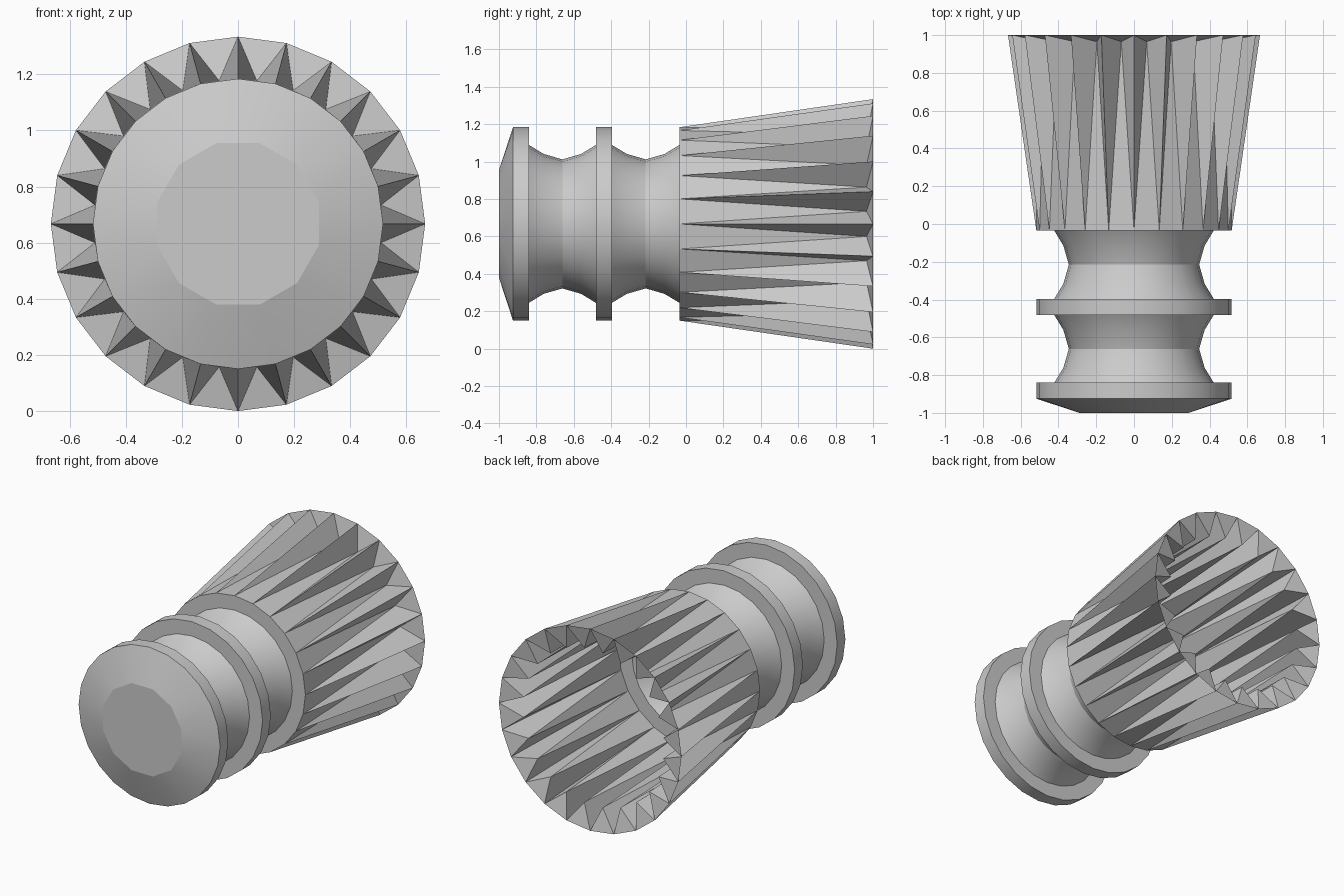
import bpy, bmesh, math

if "Cube" in bpy.data.objects:
    bpy.data.objects.remove(bpy.data.objects["Cube"])

N = 24            # sides around the axis
R = 0.667         # widest radius, also the axis height
Y_NECK = -0.035   # where the skirt starts


def pt(r, step, y):
    a = 2 * math.pi * step / N
    return (r * math.sin(a), y, R + r * math.cos(a))


def ring(bm, r, y, count=N, offset=0.0):
    return [bm.verts.new(pt(r, i * N / count + offset, y)) for i in range(count)]


def make_object(name, bm):
    mesh = bpy.data.meshes.new(name)
    bm.to_mesh(mesh)
    bm.free()
    obj = bpy.data.objects.new(name, mesh)
    bpy.context.collection.objects.link(obj)
    return obj


def groove(start, end):
    """Concave waist between two flanges."""
    w = end - start
    return [(0.422, start), (0.374, start + 0.22 * w), (0.345, start + 0.5 * w),
            (0.374, start + 0.78 * w), (0.422, end)]


# Ribbed handle-like base: flange, waist, flange, waist, neck plate
profile = [(0.517, -0.925), (0.517, -0.84)]
profile += groove(-0.84, -0.482)
profile += [(0.517, -0.482), (0.517, -0.396)]
profile += groove(-0.396, Y_NECK)
profile += [(0.517, Y_NECK)]

bm = bmesh.new()
rings = [ring(bm, r, y) for r, y in profile]
for a, b in zip(rings, rings[1:]):
    for i in range(N):
        j = (i + 1) % N
        bm.faces.new((a[i], a[j], b[j], b[i]))

# Bevelled nose with a twelve-sided flat cap
nose = ring(bm, 0.298, -1.0, N // 2, 1)
first = rings[0]
for j, v in enumerate(nose):
    p, q, s = first[2 * j], first[2 * j + 1], first[(2 * j + 2) % N]
    bm.faces.new((v, q, p))
    bm.faces.new((v, s, q))
    bm.faces.new((v, nose[(j + 1) % len(nose)], s))
bm.faces.new(nose[::-1])
bmesh.ops.recalc_face_normals(bm, faces=bm.faces)
base = make_object("base", bm)

bpy.context.view_layer.objects.active = base
base.select_set(True)
bpy.ops.object.shade_smooth_by_angle(angle=math.radians(30))
for poly in base.data.polygons:
    if len(poly.vertices) > 4:
        poly.use_smooth = False

# Pleated flaring skirt: ridges flare out, valleys stay straight, open end
bm = bmesh.new()
neck = ring(bm, 0.517, Y_NECK)
valley = ring(bm, 0.514, 0.965, N, 0.5)
tip = ring(bm, R, 1.0)
for i in range(N):
    j = (i + 1) % N
    bm.faces.new((neck[i], neck[j], valley[i]))
    bm.faces.new((neck[i], valley[i], tip[i]))
    bm.faces.new((neck[j], tip[j], valley[i]))
    bm.faces.new((valley[i], tip[j], tip[i]))
skirt = make_object("pleated_skirt", bm)
